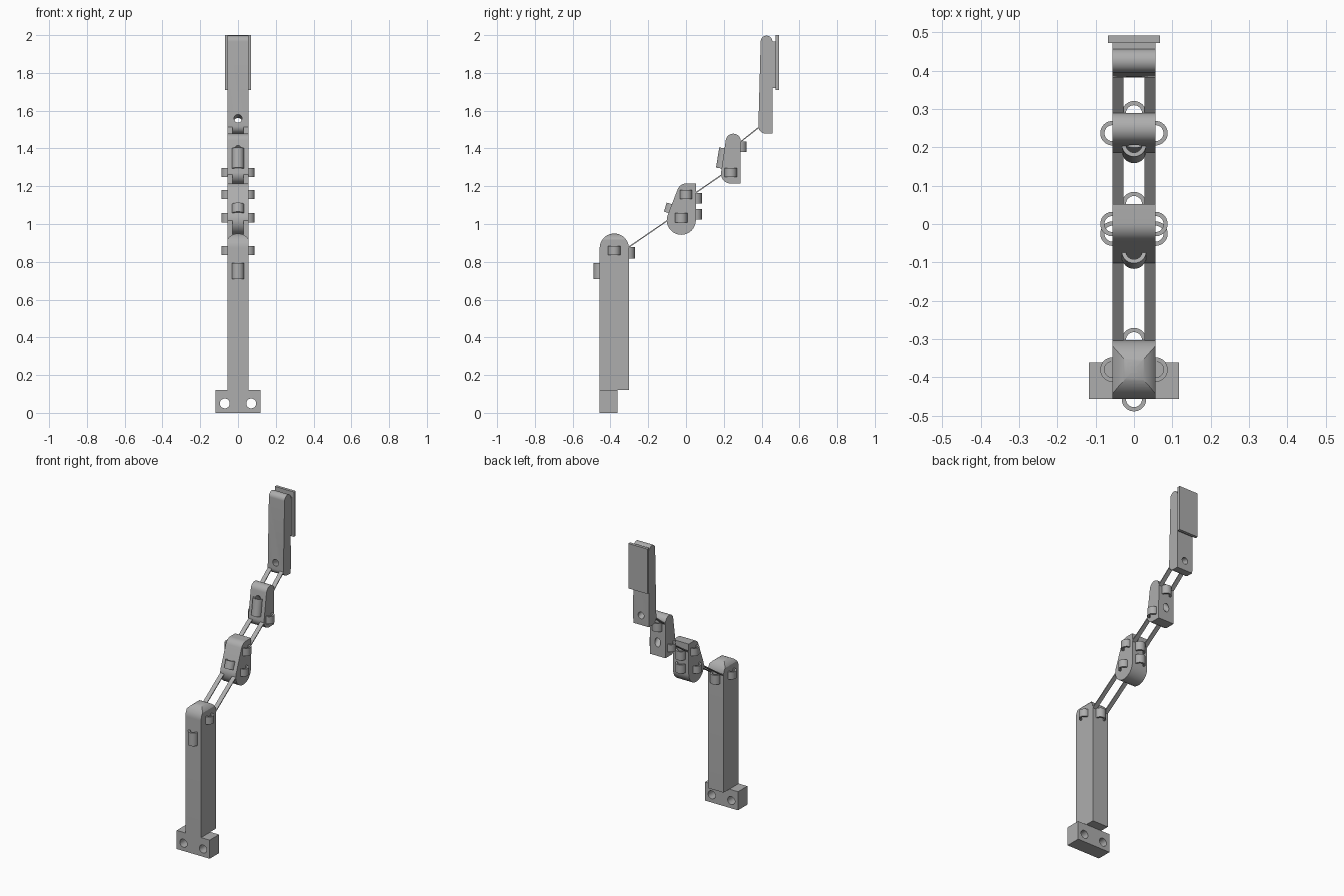
import bpy, bmesh
from math import sin, cos, pi, radians, atan2, hypot
from mathutils import Matrix, Vector

if "Cube" in bpy.data.objects:
    bpy.data.objects.remove(bpy.data.objects["Cube"])

GREY = (0.42, 0.42, 0.42, 1)
mat = bpy.data.materials.new("plain grey")
mat.use_nodes = True
mat.diffuse_color = GREY
mat.node_tree.nodes["Principled BSDF"].inputs["Base Color"].default_value = GREY

HALF = 0.056        # half width of every finger segment


def finish(name, bm):
    bmesh.ops.recalc_face_normals(bm, faces=bm.faces)
    me = bpy.data.meshes.new(name)
    bm.to_mesh(me)
    bm.free()
    me.materials.append(mat)
    shade(me)
    ob = bpy.data.objects.new(name, me)
    bpy.context.collection.objects.link(ob)
    return ob


def shade(me):
    me.shade_smooth()
    me.set_sharp_from_angle(angle=radians(30))


def box(name, lo, hi):
    bm = bmesh.new()
    size = Vector(hi) - Vector(lo)
    mid = (Vector(hi) + Vector(lo)) / 2
    bmesh.ops.create_cube(bm, size=1, matrix=Matrix.Translation(mid) @ Matrix.Diagonal((*size, 1)))
    return finish(name, bm)


def hull(name, circles, corners=(), half=HALF, along="x"):
    """Slab whose outline wraps round circles (u, z, r) and square corners (u, z)."""
    pts = list(corners)
    for u, z, r in circles:
        pts += [(u + r * cos(i * pi / 24), z + r * sin(i * pi / 24)) for i in range(48)]
    bm = bmesh.new()
    for u, z in pts:
        for s in (-half, half):
            bm.verts.new((s, u, z) if along == "x" else (u, s, z))
    res = bmesh.ops.convex_hull(bm, input=bm.verts)
    loose = [g for g in set(res["geom_interior"] + res["geom_unused"])
             if isinstance(g, bmesh.types.BMVert)]
    bmesh.ops.delete(bm, geom=loose, context="VERTS")
    bmesh.ops.dissolve_limit(bm, angle_limit=radians(0.5), verts=bm.verts, edges=bm.edges)
    return finish(name, bm)


def combine(ob, tool, operation="DIFFERENCE"):
    mod = ob.modifiers.new("cut", "BOOLEAN")
    mod.operation, mod.object, mod.solver = operation, tool, "EXACT"
    dg = bpy.context.evaluated_depsgraph_get()
    me = bpy.data.meshes.new_from_object(ob.evaluated_get(dg))
    ob.modifiers.clear()
    ob.data = me
    shade(me)
    bpy.data.objects.remove(tool)


def bore(ob, x, front, back, r):
    """Round hole between two (y, z) points."""
    a, b = Vector((x, *front)), Vector((x, *back))
    bm = bmesh.new()
    rot = (b - a).to_track_quat("Z", "Y").to_matrix().to_4x4()
    bmesh.ops.create_cone(bm, cap_ends=True, segments=32, radius1=r, radius2=r,
                          depth=(b - a).length, matrix=Matrix.Translation((a + b) / 2) @ rot)
    combine(ob, finish("cutter", bm))


def guide(name, pos, facing, length, tilt=0, outer=0.032, inner=0.021):
    """Half-round tendon loop on a face; facing turns it about z, tilt leans it in y-z."""
    bm = bmesh.new()
    steps = 20
    arc = [(r * cos(t), r * sin(t)) for r, order in ((outer, 1), (inner, -1))
           for t in [(-pi / 2 + pi * i / steps) * order for i in range(steps + 1)]]
    sink = 0.012    # straight legs run a little into the body
    out = arc[:steps + 1] + [(-sink, outer), (-sink, inner)]
    ring = out + arc[steps + 1:] + [(-sink, -inner), (-sink, -outer)]
    face = bm.faces.new([bm.verts.new((x, y, -length / 2)) for x, y in ring])
    ext = bmesh.ops.extrude_face_region(bm, geom=[face])
    bmesh.ops.translate(bm, vec=(0, 0, length),
                        verts=[g for g in ext["geom"] if isinstance(g, bmesh.types.BMVert)])
    bm.transform(Matrix.Translation(pos) @ Matrix.Rotation(-tilt, 4, "X")
                 @ Matrix.Rotation(facing, 4, "Z"))
    return finish(name, bm)


LEFT, BACK, RIGHT, FRONT = 0, pi / 2, pi, -pi / 2


def side_guides(name, y, z):
    guide(name + "_left", (HALF, y, z), LEFT, 0.048)
    guide(name + "_right", (-HALF, y, z), RIGHT, 0.048)


# Mounting foot with two screw holes
foot = box("mounting_foot", (-0.118, -0.457, 0), (0.118, -0.362, 0.12))
for x in (-0.07, 0.07):
    bore(foot, x, (-0.6, 0.05), (-0.2, 0.05), 0.026)

# Base post, its top rounded both ways
post = hull("base_post", [(-0.38, 0.873, 0.077)], [(-0.457, 0.12), (-0.303, 0.12)])
combine(post, hull("cutter", [(0, 0.885, 0.065)], [(-0.065, 0), (0.065, 0)], 1, "y"), "INTERSECT")
guide("post_front_guide", (0, -0.457, 0.752), FRONT, 0.085)
guide("post_back_guide", (0, -0.303, 0.847), BACK, 0.06)
side_guides("post_side_guide", -0.38, 0.86)

# Lower segment
hull("lower_segment", [(-0.025, 1.02, 0.077), (0.002, 1.165, 0.05)], [(0.052, 1.215)])
guide("lower_front_guide", (0, -0.079, 1.08), FRONT, 0.05, radians(17))
for z, tag in ((1.137, "upper"), (1.052, "lower")):
    guide("lower_back_guide_" + tag, (0, 0.052, z), BACK, 0.056)
side_guides("lower_side_guide_top", 0.0, 1.157)
side_guides("lower_side_guide_bottom", -0.025, 1.033)

# Middle segment
middle = hull("middle_segment", [(0.237, 1.266, 0.052), (0.25, 1.438, 0.04)], [(0.289, 1.214)])
bore(middle, 0, (0.17, 1.425), (0.33, 1.26), 0.02)
guide("middle_front_guide", (0, 0.199, 1.347), FRONT, 0.108, radians(9))
guide("middle_back_guide", (0, 0.289, 1.41), BACK, 0.055)
side_guides("middle_side_guide", 0.237, 1.272)

# Fingertip with tendon hole and nail plate
tip = hull("fingertip", [(0.421, 1.517, 0.038), (0.426, 1.966, 0.031)], [(0.457, 1.478)])
bore(tip, 0, (0.34, 1.57), (0.5, 1.53), 0.021)
box("nail_spacer", (-HALF, 0.44, 1.72), (HALF, 0.476, 1.965))
box("nail_plate", (-0.068, 0.473, 1.71), (0.068, 0.492, 2.0))

# Thin paired hinge straps between the segments
straps = {"lower": ((-0.31, 0.873), (-0.09, 1.024)),
          "middle": ((0.045, 1.161), (0.205, 1.271)),
          "upper": ((0.275, 1.424), (0.392, 1.517))}
for tag, (a, b) in straps.items():
    dy, dz = b[0] - a[0], b[1] - a[1]
    for s, side in ((1, "left"), (-1, "right")):
        strap = box(f"{tag}_strap_{side}", (-0.014, 0, -0.003), (0.014, hypot(dy, dz), 0.003))
        strap.data.transform(Matrix.Translation((s * 0.042, *a)) @ Matrix.Rotation(atan2(dz, dy), 4, "X"))
